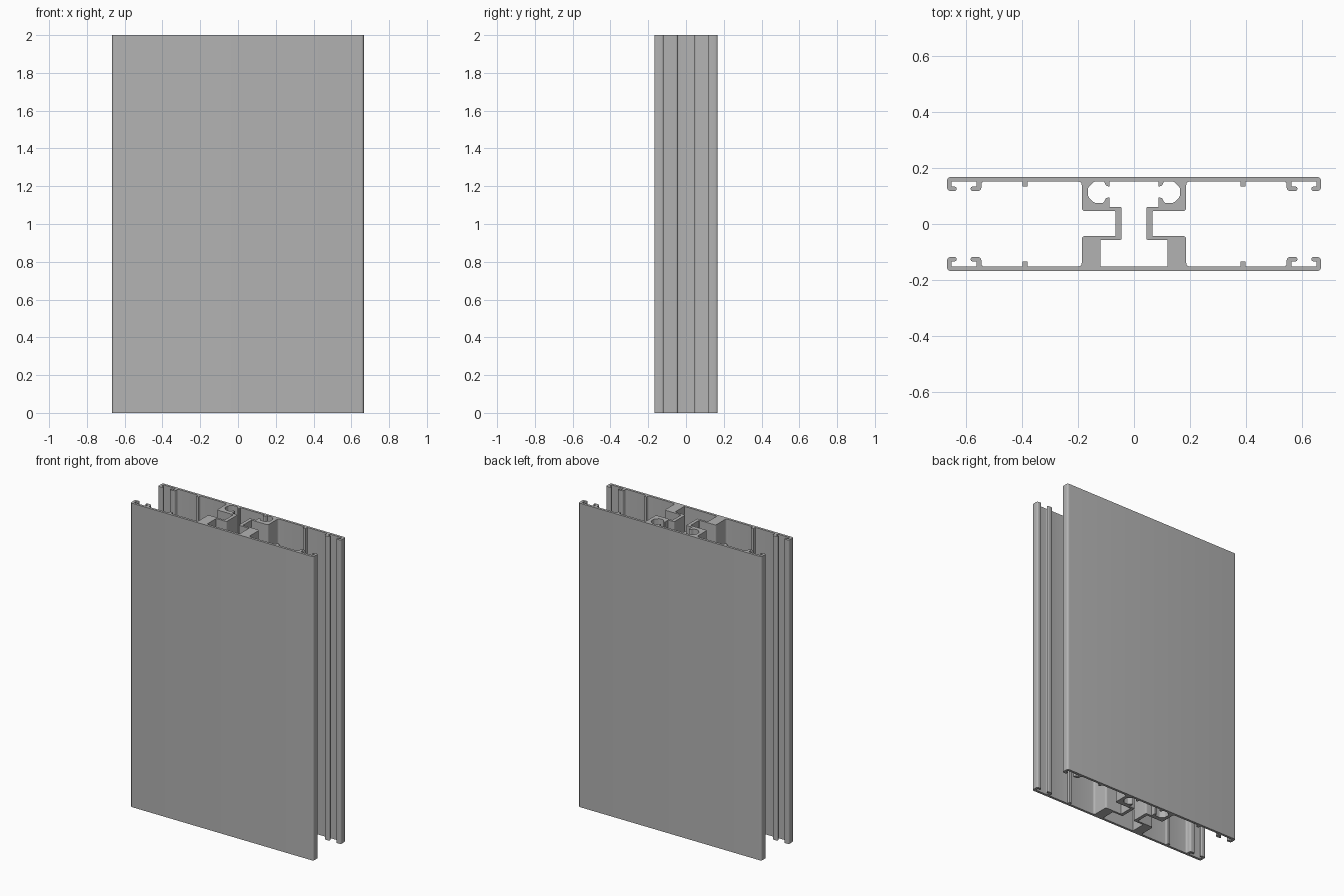
import bpy, bmesh
from mathutils import Vector, Matrix

cube = bpy.data.objects.get("Cube")
if cube:
    bpy.data.objects.remove(cube, do_unlink=True)

HEIGHT = 2.0
X, Y = 0.666, 0.168      # outer half width and half depth
IN = 0.152               # inner face of both plates
LIP, FOOT = 0.118, 0.133 # free and inner edge of the hooks


def mirror(points, sx, sy):
    """Mirrored copy with the order reversed, so loops continue."""
    return [(x * sx, y * sy, r) for x, y, r in reversed(points)]


def rounded(points, steps=5):
    """Turn (x, y, radius) corners into a filleted loop."""
    loop = []
    for i, (x, y, r) in enumerate(points):
        p = Vector((x, y))
        if r == 0:
            loop.append(p)
            continue
        a = (Vector(points[i - 1][:2]) - p).normalized() * r
        b = (Vector(points[(i + 1) % len(points)][:2]) - p).normalized() * r
        for k in range(steps + 1):
            t = k / steps
            w = 0.586 * 2 * t * (1 - t) * 1.2
            u, v = (1 - t) ** 2, t ** 2
            total = u + v + w * 1.2
            loop.append(p + (a * u + b * v) / total)
    return loop


def quarter(step):
    """Plate edge, two hooks, rib and shoulder of the web."""
    return [
        (X, Y, 0.014), (X, LIP, 0.012),
        (0.632, LIP, 0.007), (0.632, FOOT, 0.007),
        (0.650, FOOT, 0.003), (0.650, IN, 0.004),
        (0.562, IN, 0.004), (0.562, FOOT, 0.003),
        (0.582, FOOT, 0.007), (0.582, LIP, 0.007),
        (0.544, LIP, 0.012), (0.544, IN, 0.012),
        (0.398, IN, 0.003), (0.398, 0.133, 0.003),
        (0.380, 0.133, 0.003), (0.380, IN, 0.006),
        (0.186, IN, 0.014), (0.186, step, 0.012),
        (0.066, step, 0.003),
    ]


# Outer outline: upper and lower quarter, then the other side
right_side = quarter(0.046) + mirror(quarter(0.043), 1, -1)
outline = right_side + mirror(right_side, -1, 1)

# Central chamber with two open screw channels
chamber_half = [
    (0.087, IN, 0), (0.087, 0.133, 0.003), (0.100, 0.137, 0.003),
    (0.107, IN, 0), (0.141, IN, 0.006), (0.164, 0.130, 0.006),
    (0.164, 0.098, 0.006), (0.141, 0.075, 0.006), (0.109, 0.075, 0.004),
    (0.100, 0.092, 0.003), (0.087, 0.096, 0.003), (0.087, 0.061, 0),
    (0.044, 0.061, 0.007), (0.044, -0.057, 0.007),
    (0.119, -0.057, 0), (0.119, -IN, 0),
]
chamber = chamber_half + mirror(chamber_half, -1, 1)

# Fill the section and extrude it upright
curve = bpy.data.curves.new("extruded_profile", "CURVE")
curve.dimensions = "2D"
curve.fill_mode = "BOTH"
curve.extrude = HEIGHT / 2
for corners in (outline, chamber):
    loop = rounded(corners)
    spline = curve.splines.new("POLY")
    spline.points.add(len(loop) - 1)
    for point, p in zip(spline.points, loop):
        point.co = (p.x, p.y, 0, 1)
    spline.use_cyclic_u = True

profile = bpy.data.objects.new("extruded_profile", curve)
bpy.context.collection.objects.link(profile)
bpy.ops.object.select_all(action="DESELECT")
profile.select_set(True)
bpy.context.view_layer.objects.active = profile
bpy.ops.object.convert(target="MESH")
profile = bpy.context.view_layer.objects.active

# Weld the caps to the walls and stand the part on the ground
mesh = profile.data
mesh.transform(Matrix.Translation((0, 0, HEIGHT / 2)))
bm = bmesh.new()
bm.from_mesh(mesh)
bmesh.ops.remove_doubles(bm, verts=bm.verts, dist=0.0001)
bmesh.ops.recalc_face_normals(bm, faces=bm.faces)
bm.to_mesh(mesh)
bm.free()
bpy.ops.object.shade_smooth_by_angle(angle=0.6)

# Plain aluminium grey
grey = bpy.data.materials.new("aluminium grey")
grey.use_nodes = True
colour = (0.45, 0.45, 0.45, 1)
grey.diffuse_color = colour
grey.node_tree.nodes["Principled BSDF"].inputs["Base Color"].default_value = colour
mesh.materials.clear()
mesh.materials.append(grey)
